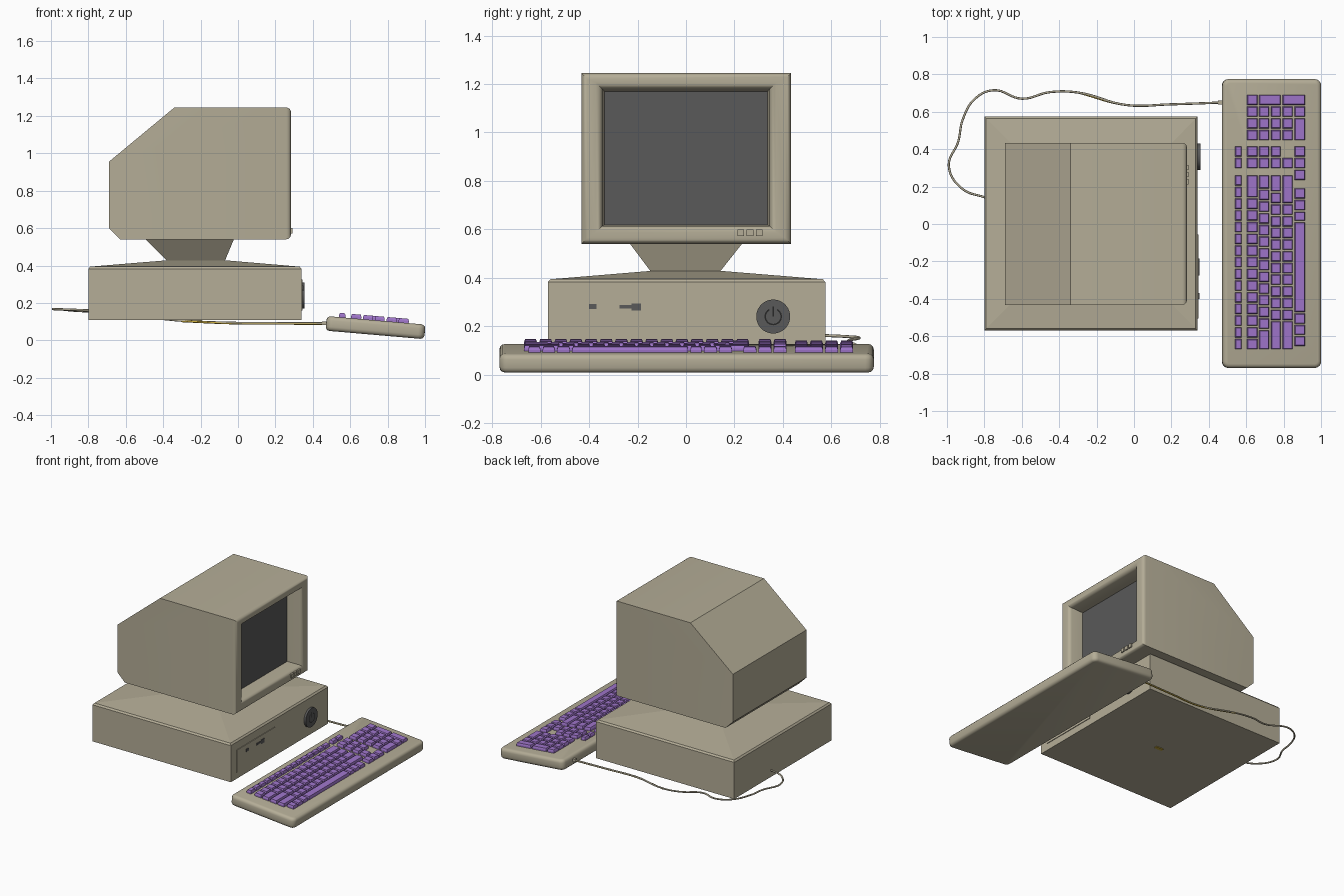
import bpy, bmesh, math
from mathutils import Matrix

cube = bpy.data.objects.get("Cube")
if cube:
    bpy.data.objects.remove(cube)


def material(name, rgb):
    m = bpy.data.materials.new(name)
    m.use_nodes = True
    m.diffuse_color = (*rgb, 1)
    m.node_tree.nodes["Principled BSDF"].inputs["Base Color"].default_value = (*rgb, 1)
    return m


BEIGE = material("beige plastic", (0.46, 0.42, 0.31))
GREY = material("dark grey", (0.1, 0.1, 0.1))
BLACK = material("black", (0.02, 0.02, 0.02))
PURPLE = material("purple keycaps", (0.35, 0.18, 0.6))
YELLOW = material("cable yellow", (0.55, 0.38, 0.04))


def finish(name, bm, *mats, smooth=True):
    bmesh.ops.recalc_face_normals(bm, faces=bm.faces)
    mesh = bpy.data.meshes.new(name)
    bm.to_mesh(mesh)
    bm.free()
    obj = bpy.data.objects.new(name, mesh)
    bpy.context.collection.objects.link(obj)
    for m in mats:
        mesh.materials.append(m)
    if smooth:
        bpy.ops.object.select_all(action='DESELECT')
        obj.select_set(True)
        bpy.context.view_layer.objects.active = obj
        bpy.ops.object.shade_smooth_by_angle(angle=math.radians(35))
    return obj


def loft(bm, rings):
    """Stack rectangular rings (x0, x1, y0, y1, z) into a closed solid."""
    loops = [[bm.verts.new(p) for p in ((a, c, z), (b, c, z), (b, d, z), (a, d, z))]
             for a, b, c, d, z in rings]
    for low, high in zip(loops, loops[1:]):
        for i in range(4):
            j = (i + 1) % 4
            bm.faces.new((low[i], low[j], high[j], high[i]))
    bm.faces.new(loops[0][::-1])
    bm.faces.new(loops[-1])


def block(name, mat, *rings):
    bm = bmesh.new()
    loft(bm, rings)
    return finish(name, bm, mat, smooth=False)


def box(name, mat, x0, x1, y0, y1, z0, z1):
    return block(name, mat, (x0, x1, y0, y1, z0), (x0, x1, y0, y1, z1))


# System unit with gently pitched lid
block("system_case", BEIGE,
      (-0.8, 0.34, -0.57, 0.575, 0.11), (-0.8, 0.34, -0.57, 0.575, 0.382),
      (-0.79, 0.33, -0.56, 0.565, 0.394), (-0.38, -0.07, -0.15, 0.15, 0.428))
block("monitor_stand", BEIGE,
      (-0.38, -0.07, -0.145, 0.14, 0.425), (-0.5, -0.02, -0.235, 0.235, 0.545))

# Drive panel with latch and slot
box("drive_panel", BEIGE, 0.335, 0.345, -0.505, -0.055, 0.16, 0.325)
box("drive_light", GREY, 0.34, 0.349, -0.4, -0.37, 0.272, 0.292)
box("drive_latch", GREY, 0.34, 0.349, -0.275, -0.19, 0.274, 0.288)
box("drive_latch_tab", GREY, 0.34, 0.349, -0.225, -0.185, 0.264, 0.294)


# Power button, its symbol made of an open ring and a bar
def disc(name, mat, radius, x0, x1):
    bm = bmesh.new()
    bmesh.ops.create_cone(bm, cap_ends=True, segments=40, radius1=radius,
                          radius2=radius, depth=x1 - x0)
    bm.transform(Matrix.Translation(((x0 + x1) / 2, 0.36, 0.24))
                 @ Matrix.Rotation(math.pi / 2, 4, 'Y'))
    return finish(name, bm, mat)


disc("power_button", GREY, 0.07, 0.335, 0.355)
bm = bmesh.new()
steps = 24
rows = []
for i in range(steps + 1):
    a = math.radians(120 + 300 * i / steps)
    rows.append([bm.verts.new((0.3565, 0.36 + r * math.cos(a), 0.24 + r * math.sin(a)))
                 for r in (0.03, 0.036)])
for p, q in zip(rows, rows[1:]):
    bm.faces.new((p[0], p[1], q[1], q[0]))
finish("power_ring", bm, BLACK, smooth=False)
box("power_bar", BLACK, 0.35, 0.3565, 0.357, 0.363, 0.24, 0.282)

# Monitor housing: side profile extruded, then the screen recess
FRONT = 0.283
profile = [(-0.69, 0.6), (-0.63, 0.54), (FRONT, 0.54), (FRONT, 1.245),
           (-0.34, 1.245), (-0.69, 0.955)]
bm = bmesh.new()
side = bm.faces.new([bm.verts.new((x, -0.432, z)) for x, z in profile])
out = bmesh.ops.extrude_face_region(bm, geom=[side])
moved = [v for v in out["geom"] if isinstance(v, bmesh.types.BMVert)]
bmesh.ops.translate(bm, verts=moved, vec=(0, 0.866, 0))
bmesh.ops.recalc_face_normals(bm, faces=bm.faces)
bm.normal_update()
screen = next(f for f in bm.faces if f.normal.x > 0.9)
rim = list(screen.edges)
bmesh.ops.inset_individual(bm, faces=[screen], thickness=0.08)


def fit_screen(x, half, z0, z1):
    for v in screen.verts:
        v.co = (x, math.copysign(half, v.co.y), z1 if v.co.z > 0.9 else z0)


fit_screen(FRONT, 0.348, 0.612, 1.182)
rim += list(screen.edges)
screen = bmesh.ops.extrude_discrete_faces(bm, faces=[screen])["faces"][0]
fit_screen(0.17, 0.336, 0.618, 1.168)
screen.material_index = 1
rim = [e for e in bm.edges if all(abs(v.co.x - FRONT) < 1e-4 for v in e.verts)
       and (abs(e.verts[0].co.y - e.verts[1].co.y) < 1e-4
            or abs(e.verts[0].co.z - e.verts[1].co.z) < 1e-4)]
bmesh.ops.bevel(bm, geom=rim, offset=0.025, segments=4, profile=0.5,
                affect='EDGES', clamp_overlap=True)
finish("monitor_housing", bm, BEIGE, GREY)
for i in range(3):
    y = 0.212 + 0.038 * i
    box(f"monitor_button_{i + 1}", BEIGE, 0.26, 0.292, y, y + 0.028, 0.572, 0.6)

# Keyboard body, tilted towards the user
TILT = Matrix.Translation((0.735, 0, 0.068)) @ Matrix.Rotation(0.086, 4, 'Y')
bm = bmesh.new()
loft(bm, [(-0.265, 0.265, -0.77, 0.775, z) for z in (-0.039, 0.039)])
upright = [e for e in bm.edges if abs(e.verts[0].co.z - e.verts[1].co.z) > 0.01]
bmesh.ops.bevel(bm, geom=upright, offset=0.035, segments=4, profile=0.5, affect='EDGES')
ends = [e for e in bm.edges if abs(e.verts[0].co.z - e.verts[1].co.z) < 0.001]
bmesh.ops.bevel(bm, geom=ends, offset=0.022, segments=3, profile=0.5, affect='EDGES')
bm.transform(TILT)
finish("keyboard_body", bm, BEIGE)

# Keycaps: columns run along y, key lengths are given in key units
UNIT = 0.0625
COLUMNS = [(0.535, 0.57), (0.6, 0.655), (0.664, 0.717), (0.728, 0.78),
           (0.791, 0.844), (0.855, 0.91)]
keys = bmesh.new()


def key(x0, x1, y0, y1):
    a, b, t = x0 - 0.735, x1 - 0.735, 0.004
    loft(keys, [(a, b, y0, y1, 0.03), (a, b, y0, y1, 0.05),
                (a + t, b - t, y0 + t, y1 - t, 0.062)])


def key_run(column, start, lengths, last=None):
    x0, x1 = COLUMNS[column][0], COLUMNS[column if last is None else last][1]
    y = start
    for n in lengths:
        key(x0, x1, y - n * UNIT + 0.009, y)
        y -= n * UNIT


MAIN, NAV, PAD = 0.26, 0.415, 0.69
key_run(0, MAIN, [1] * 15)
key_run(1, MAIN, [2] + [1] * 13)
key_run(2, MAIN, [1.25] + [1] * 12 + [1.75])
key_run(3, MAIN, [1.5] + [1] * 11 + [2.5])
key_run(4, MAIN, [2.5] + [1] * 10 + [2.5])
key_run(5, 0.19, [1, 1, 0.9, 7.8, 1, 0.95, 0.95])
for c in range(4):
    key_run(c, NAV, [1, 1])
key_run(4, NAV - UNIT, [1])
key_run(5, NAV, [1, 1, 1])
key_run(1, PAD, [1])
key_run(2, PAD, [1], last=3)
key_run(4, PAD, [1], last=5)
for c in range(1, 5):
    key_run(c, PAD - UNIT, [1, 1, 1])
key_run(5, PAD - UNIT, [1, 2])
keys.transform(TILT)
finish("keycaps", keys, PURPLE, smooth=False)


# Cable from the back of the case round to the keyboard
def cord(name, mat, points, radius):
    curve = bpy.data.curves.new(name, 'CURVE')
    curve.dimensions = '3D'
    curve.bevel_depth = radius
    curve.bevel_resolution = 2
    curve.resolution_u = 8
    curve.use_fill_caps = True
    spline = curve.splines.new('BEZIER')
    spline.bezier_points.add(len(points) - 1)
    for bp, p in zip(spline.bezier_points, points):
        bp.co = p
        bp.handle_left_type = bp.handle_right_type = 'AUTO'
    curve.materials.append(mat)
    bpy.context.collection.objects.link(bpy.data.objects.new(name, curve))


path = [(-0.79, 0.14, 0.16), (-0.92, 0.19, 0.165), (-0.99, 0.31, 0.167),
        (-0.94, 0.44, 0.165), (-0.915, 0.56, 0.162), (-0.85, 0.67, 0.157),
        (-0.75, 0.715, 0.152), (-0.6, 0.67, 0.14), (-0.45, 0.705, 0.12),
        (-0.3, 0.703, 0.105), (-0.04, 0.636, 0.094), (0.2, 0.64, 0.092),
        (0.48, 0.65, 0.091)]
cord("keyboard_cable", BEIGE, path, 0.006)
cord("cable_underside", YELLOW, [(x, y, z - 0.003) for x, y, z in path[-4:]], 0.0052)
box("cable_plug", BEIGE, 0.45, 0.49, 0.64, 0.66, 0.081, 0.101)

# Small fitting under the case
box("underside_plate", YELLOW, -0.25, -0.19, -0.012, 0.012, 0.105, 0.112)
